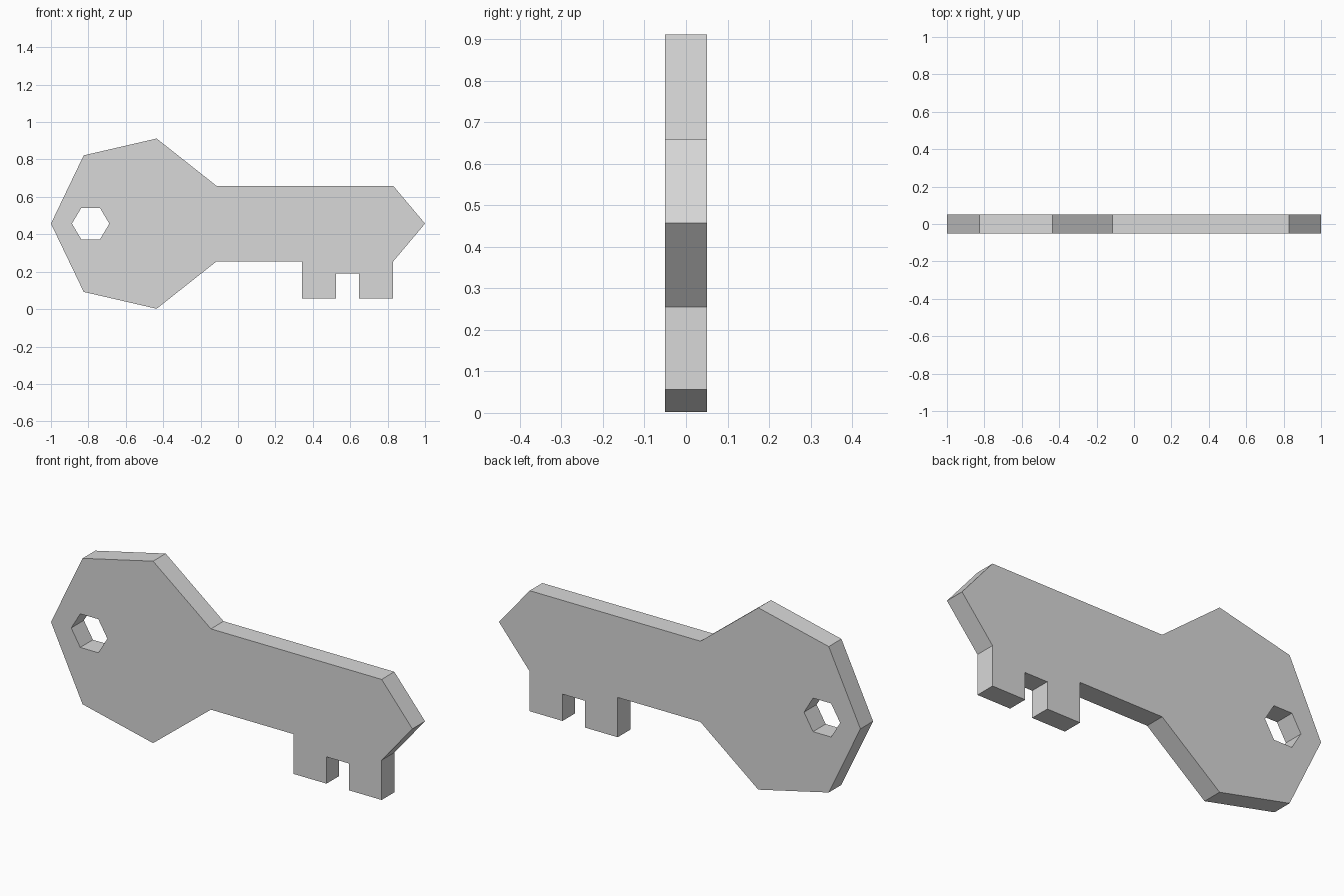
import bpy
import bmesh
from math import cos, sin, pi
from mathutils import Vector

HALF = 0.05   # half thickness
MID = 0.457   # height of the long axis

cube = bpy.data.objects.get("Cube")
if cube:
    bpy.data.objects.remove(cube, do_unlink=True)

metal = bpy.data.materials.new("light_grey_metal")
metal.use_nodes = True
grey = (0.69, 0.69, 0.69, 1)
metal.diffuse_color = grey
metal.node_tree.nodes["Principled BSDF"].inputs["Base Color"].default_value = grey


def prism(name, outline, half):
    """Extrude an (x, z) outline symmetrically along y."""
    bm = bmesh.new()
    face = bm.faces.new([bm.verts.new((x, -half, z)) for x, z in outline])
    solid = bmesh.ops.extrude_face_region(bm, geom=[face])
    moved = [v for v in solid["geom"] if isinstance(v, bmesh.types.BMVert)]
    bmesh.ops.translate(bm, verts=moved, vec=Vector((0, 2 * half, 0)))
    bmesh.ops.recalc_face_normals(bm, faces=bm.faces)
    mesh = bpy.data.meshes.new(name)
    bm.to_mesh(mesh)
    bm.free()
    mesh.materials.append(metal)
    obj = bpy.data.objects.new(name, mesh)
    bpy.context.collection.objects.link(obj)
    return obj


# Bow, shaft and pointed tip: upper half mirrored below, with two teeth
upper = [(-0.825, 0.365), (-0.435, 0.455), (-0.115, 0.202), (0.83, 0.202)]
teeth = [(0.83, 0.056), (0.648, 0.056), (0.648, 0.19),
         (0.525, 0.19), (0.525, 0.056), (0.343, 0.056), (0.343, MID - 0.202)]
top = [(x, MID + h) for x, h in upper]
bottom = [(x, MID - h) for x, h in reversed(upper)]
outline = [(-1, MID)] + top + [(1, MID)] + bottom[:1] + teeth + bottom[1:]
key = prism("key_body", outline, HALF)

# Hexagonal hole through the bow
hexagon = [(-0.788 + 0.1 * cos(i * pi / 3), MID + 0.097 * sin(i * pi / 3))
           for i in range(6)]
cutter = prism("hole_cutter", hexagon, HALF * 2)
cutter.hide_render = True
cutter.hide_set(True)
cutter.display_type = 'WIRE'

hole = key.modifiers.new("ring_hole", 'BOOLEAN')
hole.operation = 'DIFFERENCE'
hole.solver = 'EXACT'
hole.object = cutter
